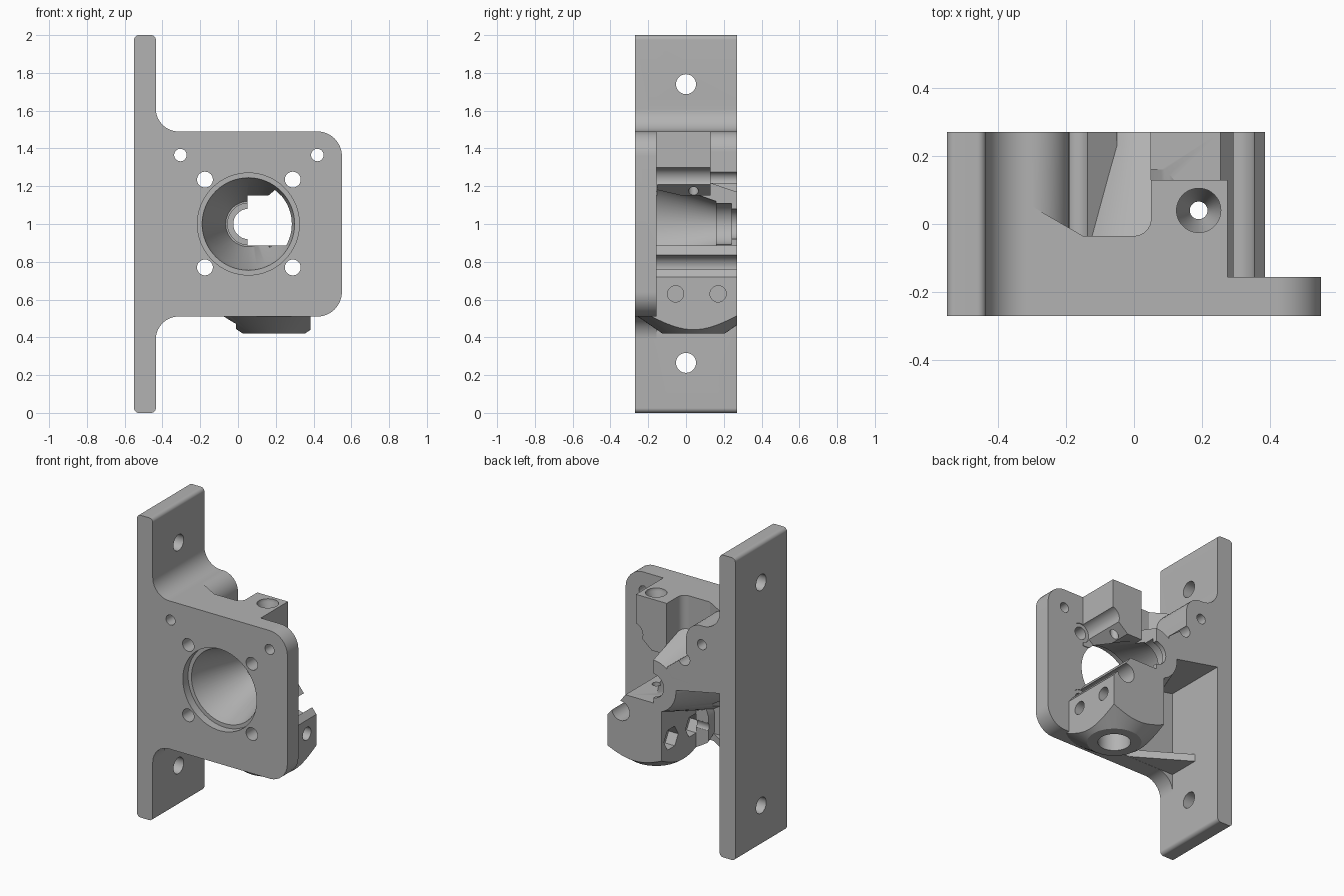
import bpy, bmesh, math
from mathutils import Vector

old = bpy.data.objects.get("Cube")
if old:
    bpy.data.objects.remove(old, do_unlink=True)

grey = bpy.data.materials.new("plain_grey")
grey.use_nodes = True
grey.diffuse_color = (0.45, 0.45, 0.45, 1)
grey.node_tree.nodes["Principled BSDF"].inputs["Base Color"].default_value = grey.diffuse_color

PLACE = {"x": lambda a, b, t: (t, a, b),
         "y": lambda a, b, t: (a, t, b),
         "z": lambda a, b, t: (a, b, t)}


def finish(bm, name):
    bmesh.ops.recalc_face_normals(bm, faces=bm.faces)
    mesh = bpy.data.meshes.new(name)
    bm.to_mesh(mesh)
    bm.free()
    mesh.materials.append(grey)
    ob = bpy.data.objects.new(name, mesh)
    bpy.context.collection.objects.link(ob)
    return ob


def rounded(points, steps=10):
    """Outline whose corners (x, y, radius) become arcs."""
    out = []
    for i, p in enumerate(points):
        c = Vector(p[:2])
        if len(p) < 3:
            out.append(tuple(c))
            continue
        u = (Vector(points[i - 1][:2]) - c).normalized()
        v = (Vector(points[(i + 1) % len(points)][:2]) - c).normalized()
        half = u.angle(v) / 2
        centre = c + (u + v).normalized() * p[2] / math.sin(half)
        start = c + u * p[2] / math.tan(half) - centre
        end = c + v * p[2] / math.tan(half) - centre
        for k in range(steps + 1):
            d = start.lerp(end, k / steps).normalized() * p[2]
            out.append(tuple(centre + d))
    return out


def prism(name, axis, points, t0, t1):
    bm = bmesh.new()
    put = PLACE[axis]
    pts = rounded(points)
    low = [bm.verts.new(put(a, b, t0)) for a, b in pts]
    high = [bm.verts.new(put(a, b, t1)) for a, b in pts]
    bm.faces.new(low)
    bm.faces.new(high)
    for i in range(len(pts)):
        j = (i + 1) % len(pts)
        bm.faces.new((low[i], low[j], high[j], high[i]))
    return finish(bm, name)


def box(name, x0, x1, y0, y1, z0, z1):
    return prism(name, "z", [(x0, y0), (x1, y0), (x1, y1), (x0, y1)], z0, z1)


def lathe(name, axis, centre, profile, sides=48):
    """Turned solid from (radius, position) pairs along an axis."""
    bm = bmesh.new()
    rings = []
    for r, t in profile:
        ring = []
        for k in range(sides):
            w = math.tau * k / sides
            ring.append(bm.verts.new(PLACE[axis](
                centre[0] + r * math.cos(w), centre[1] + r * math.sin(w), t)))
        rings.append(ring)
    for lo, hi in zip(rings, rings[1:]):
        for k in range(sides):
            j = (k + 1) % sides
            bm.faces.new((lo[k], lo[j], hi[j], hi[k]))
    bm.faces.new(rings[0])
    bm.faces.new(rings[-1])
    return finish(bm, name)


def combine(target, tool, operation):
    mod = target.modifiers.new(operation, "BOOLEAN")
    mod.operation = operation
    mod.solver = "EXACT"
    mod.object = tool
    bpy.context.view_layer.objects.active = target
    bpy.ops.object.modifier_apply(modifier=mod.name)
    bpy.data.objects.remove(tool, do_unlink=True)


AXIS = (0.055, 1.0)
FEED = (0.19, 0.04)

# Front plate with filleted flange
body = prism("bracket_body", "y", [
    (-.55, 0, .025), (-.435, 0, .025), (-.435, .51, .12), (.55, .51, .13),
    (.55, 1.49, .13), (-.435, 1.49, .12), (-.435, 2, .025), (-.55, 2, .025)],
    -.27, -.155)
flange = prism("mounting_flange", "y", [
    (-.55, 0, .025), (-.435, 0, .025), (-.435, 2, .025), (-.55, 2, .025)], -.27, .27)

# Screw boss and fin joined to the flange
boss = prism("screw_boss", "y", [
    (-.5, 1.09), (-.05, 1.0), (-.05, 1.15), (-.19, 1.26, .05),
    (-.19, 1.49, .11), (-.435, 1.49, .12), (-.435, 1.66), (-.5, 1.66)], -.2, .27)

# Upper block, with a wedge relieved below its outer side
top = prism("upper_block", "z", [
    (-.5, -.2), (.275, -.2), (.275, .13), (.05, .13),
    (.05, -.035, .05), (-.15, -.035), (-.435, .13), (-.5, .13)], 1.15, 1.49)
combine(top, prism("wedge_cutter", "y", [(.1, 1.1), (.4, 1.1), (.4, 1.35)], -.15, .2),
        "DIFFERENCE")

# Half cone around the shaft bore
cone = lathe("shaft_cone", "y", AXIS, [(.33, -.2), (.17, .27)])
combine(cone, box("half_cutter", .05, 1, -.3, .4, .5, 1.5), "DIFFERENCE")

# Lower nozzle holder, tapered at the bottom
holder = prism("nozzle_holder", "y", [
    (-.1, .42), (.385, .42), (.385, .72), (.32, .8), (.25, .89),
    (.05, .89), (-.02, .93), (-.1, .7)], -.268, .27)
combine(holder, lathe("taper", "z", FEED, [(.165, .42), (.31, .52), (.7, 1.0)]), "INTERSECT")
combine(holder, box("side_cutter", -.3, -.01, -.09, .4, .3, 1.1), "DIFFERENCE")

# Small gusset under the pocket
gusset = prism("pocket_gusset", "z", [
    (-.5, -.2), (0, -.2), (-.1, -.15), (-.44, .06), (-.5, .06)], .511, .56)

for part in (flange, boss, top, cone, holder, gusset):
    combine(body, part, "UNION")

# Stepped shaft bore and idler opening
cuts = [
    lathe("shaft_bore", "y", AXIS, [
        (.27, -.3), (.27, -.215), (.245, -.215), (.23, -.155), (.12, .16),
        (.11, .16), (.11, .24), (.08, .24), (.08, .3)], 64),
    box("idler_cutter", .05, .8, -.155, .4, .885, 1.15)]

# Plate screw holes
for x, z, r in ((-.305, 1.365, .033), (.42, 1.365, .033), (-.175, 1.235, .042),
                (.29, 1.235, .042), (-.175, .77, .042), (.29, .77, .042)):
    cuts.append(lathe("screw_cutter", "y", (x, z), [(r, -.4), (r, .4)], 32))
for z in (.77, 1.235):
    cuts.append(lathe("counterbore", "y", (.29, z), [(.065, -.16), (.065, .4)], 32))

# Flange holes
for z in (.265, 1.74):
    cuts.append(lathe("flange_hole", "x", (0, z), [(.053, -.7), (.053, -.3)], 32))

# Filament path with funnel and nozzle socket
cuts.append(lathe("filament_path", "z", FEED, [
    (.1, .3), (.1, .64), (.026, .64), (.026, 1.4), (.065, 1.47), (.065, 1.6)]))

# Clamp screws and their nut traps
for y in (-.055, .17):
    cuts.append(lathe("clamp_hole", "x", (y, .63), [(.043, -.2), (.043, .5)], 32))
    cuts.append(lathe("nut_trap", "x", (y, .63), [(.075, -.012), (.075, .06)], 6))

for cut in cuts:
    combine(body, cut, "DIFFERENCE")

bpy.ops.object.select_all(action="DESELECT")
body.select_set(True)
bpy.context.view_layer.objects.active = body
bpy.ops.object.shade_smooth_by_angle(angle=math.radians(30))
